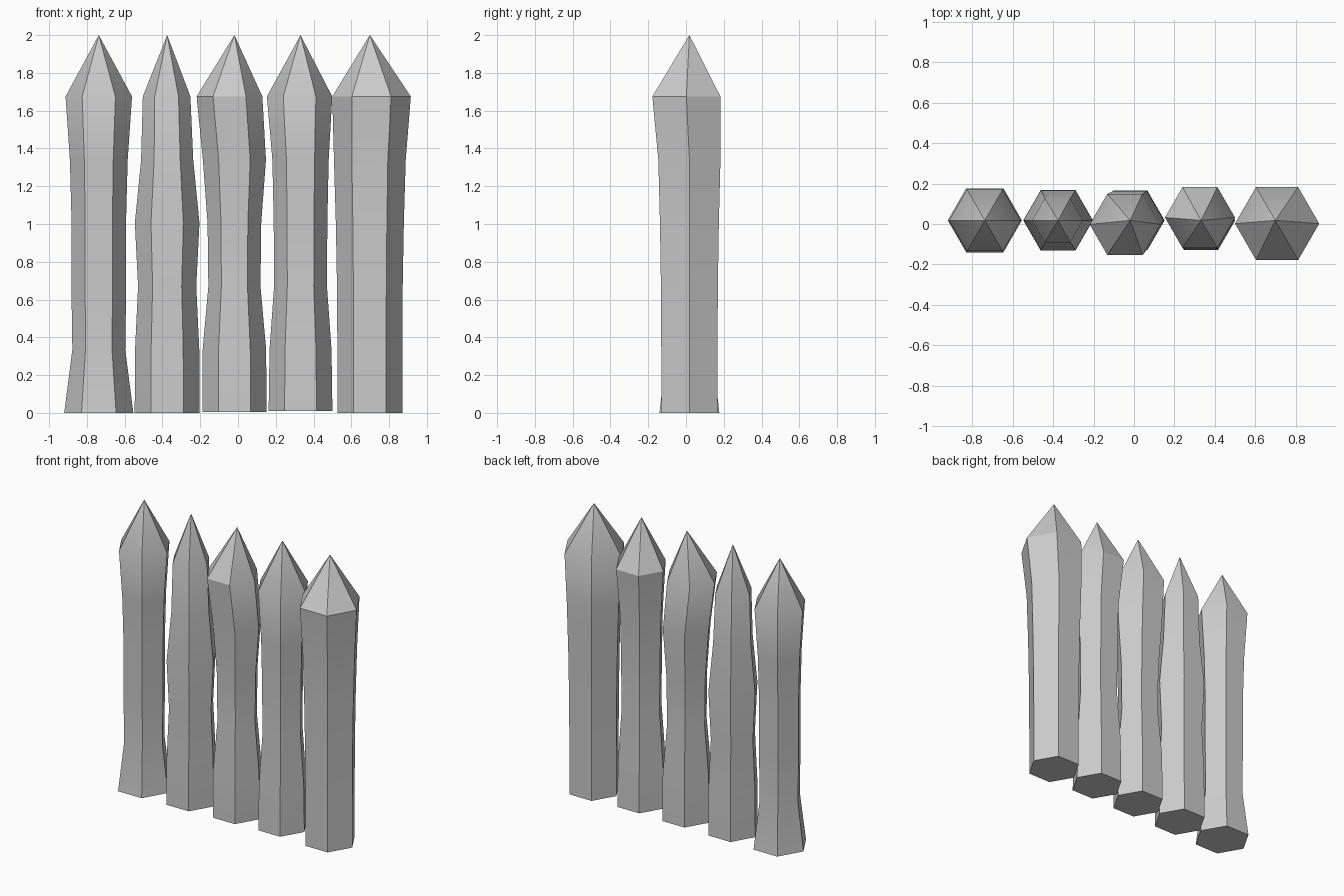
import bpy, bmesh, math

if "Cube" in bpy.data.objects:
    bpy.data.objects.remove(bpy.data.objects["Cube"])

RING_Z = [0.0, 0.335, 0.67, 1.005, 1.34, 1.675]
TIP_Z = 2.0

# Each stake: axis x, base height, ring radii from bottom to top, top ring centre (x, y)
STAKES = [
    (-0.737, 0.000, [0.183, 0.140, 0.145, 0.144, 0.153, 0.176], (-0.737, 0.018)),
    (-0.375, 0.000, [0.172, 0.170, 0.154, 0.171, 0.138, 0.126], (-0.378, 0.018)),
    (-0.019, 0.005, [0.170, 0.168, 0.138, 0.142, 0.167, 0.174], (-0.045, -0.002)),
    (0.331, 0.010, [0.169, 0.164, 0.140, 0.142, 0.149, 0.173], (0.326, 0.032)),
    (0.698, 0.000, [0.172, 0.172, 0.174, 0.180, 0.190, 0.208], (0.707, 0.002)),
]
AXIS_Y = 0.018


def hex_ring(bm, cx, cy, z, r):
    return [bm.verts.new((cx + r * math.cos(i * math.pi / 3),
                          cy + r * math.sin(i * math.pi / 3), z)) for i in range(6)]


def make_stake(name, x, base, radii, top):
    bm = bmesh.new()
    rings = []
    for i, (z, r) in enumerate(zip(RING_Z, radii)):
        cx, cy = top if i == len(radii) - 1 else (x, AXIS_Y)
        rings.append(hex_ring(bm, cx, cy, max(z, base), r))
    # hewn shaft
    for a, b in zip(rings, rings[1:]):
        for i in range(6):
            j = (i + 1) % 6
            bm.faces.new((a[i], a[j], b[j], b[i]))
    # flat foot and sharpened tip
    bm.faces.new(rings[0][::-1])
    tip = bm.verts.new((x, AXIS_Y, TIP_Z))
    for i in range(6):
        bm.faces.new((rings[-1][i], rings[-1][(i + 1) % 6], tip))
    bmesh.ops.recalc_face_normals(bm, faces=bm.faces)
    mesh = bpy.data.meshes.new(name)
    bm.to_mesh(mesh)
    bm.free()
    obj = bpy.data.objects.new(name, mesh)
    bpy.context.collection.objects.link(obj)
    # keep the hexagon edges crisp while the shaft bends stay soft
    bpy.ops.object.select_all(action='DESELECT')
    obj.select_set(True)
    bpy.context.view_layer.objects.active = obj
    bpy.ops.object.shade_smooth_by_angle(angle=math.radians(30))


for n, stake in enumerate(STAKES, 1):
    make_stake(f"palisade_stake_{n}", *stake)
